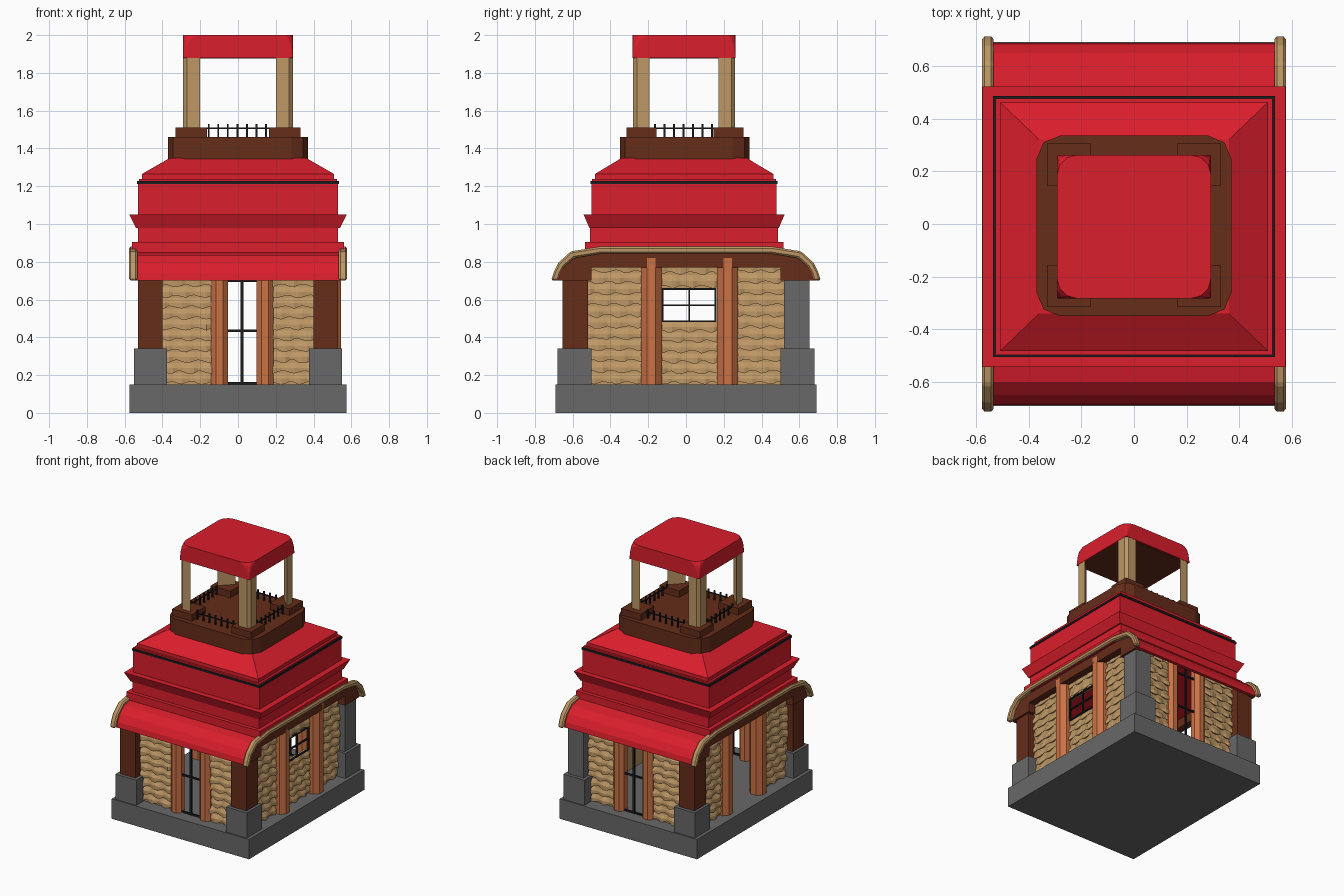
import bpy, bmesh, math, random
from mathutils import Matrix, Vector

if "Cube" in bpy.data.objects:
    bpy.data.objects.remove(bpy.data.objects["Cube"])
random.seed(4)

def mat(name, r, g, b):
    m = bpy.data.materials.new(name)
    m.diffuse_color = (r, g, b, 1)
    m.use_nodes = True
    m.node_tree.nodes["Principled BSDF"].inputs["Base Color"].default_value = m.diffuse_color
    return m

RED = mat("red", .70, .013, .025)
BROWN = mat("brown", .13, .026, .010)
TAN = mat("tan", .51, .31, .13)
ORANGE = mat("orange", .60, .17, .06)
GREY = mat("stone", .14, .14, .14)
BLACK = mat("iron", .012, .012, .014)

def finish(name, bm, m):
    bmesh.ops.recalc_face_normals(bm, faces=bm.faces)
    me = bpy.data.meshes.new(name)
    bm.to_mesh(me)
    bm.free()
    me.materials.append(m)
    ob = bpy.data.objects.new(name, me)
    bpy.context.collection.objects.link(ob)
    return ob

def add_box(bm, x0, x1, y0, y1, z0, z1):
    M = Matrix.Translation(((x0+x1)/2, (y0+y1)/2, (z0+z1)/2)) @ Matrix.Diagonal((x1-x0, y1-y0, z1-z0, 1))
    bmesh.ops.create_cube(bm, size=1, matrix=M)

def box(name, m, *b):
    bm = bmesh.new()
    add_box(bm, *b)
    return finish(name, bm, m)

def loft(name, m, rings):
    """Skin equal-length rings of 3D points and cap both ends."""
    bm = bmesh.new()
    vs = [[bm.verts.new(p) for p in r] for r in rings]
    n = len(vs[0])
    for a, b in zip(vs, vs[1:]):
        for i in range(n):
            bm.faces.new((a[i], a[(i+1) % n], b[(i+1) % n], b[i]))
    bm.faces.new(vs[0])
    bm.faces.new(vs[-1])
    return finish(name, bm, m)

def prism_x(name, m, pts, x0, x1):
    return loft(name, m, [[(x, y, z) for y, z in pts] for x in (x0, x1)])

def prism_z(name, m, pts, z0, z1):
    return loft(name, m, [[(x, y, z) for x, y in pts] for z in (z0, z1)])

def rect(hx, hy, z, cy=-.01):
    return [(-hx, cy-hy, z), (hx, cy-hy, z), (hx, cy+hy, z), (-hx, cy+hy, z)]

def rounded(hx, hy, r, cy, seg=3):
    pts = []
    for k, (sx, sy) in enumerate(((1, 1), (-1, 1), (-1, -1), (1, -1))):
        for i in range(seg+1):
            a = math.pi/2*(k + i/seg)
            pts.append((sx*(hx-r)+r*math.cos(a), cy+sy*(hy-r)+r*math.sin(a)))
    return pts

def mirror(half):
    return half + [(-y, z) for y, z in reversed(half)]

# stone base, corner blocks and corner posts (one post is stone)
box("base", GREY, -.575, .575, -.69, .69, 0, .15)
for sx in (-1, 1):
    for sy in (-1, 1):
        def corner(name, m, a0, a1, b0, b1, z0, z1):
            box(name, m, *sorted((sx*a0, sx*a1)), *sorted((sy*b0, sy*b1)), z0, z1)
        corner("corner_block", GREY, .375, .55, .50, .68, .15, .34)
        corner("corner_post", GREY if sx > 0 and sy > 0 else BROWN, .40, .53, .52, .655, .34, .74)

# woven walls: ragged overlapping rows over a thin backing
def woven(name, angle, dist, u0, u1, z0, z1):
    bm = bmesh.new()
    add_box(bm, u0, u1, -dist, -dist+.025, z0, z1)
    rows = max(1, round((z1-z0)/.057))
    h = (z1-z0)/rows
    n = max(3, round((u1-u0)/.022))
    for r in range(rows):
        zb, phase = z0+r*h, random.random()*6
        strips = []
        for i in range(n+1):
            u = u0+(u1-u0)*i/n
            wave = .5+.5*math.sin(phase+i*1.3+random.uniform(-.6, .6))
            out, dz = .008+.012*wave, .016*(1-wave)
            strips.append([bm.verts.new(p) for p in (
                (u, -dist-.002, zb+h), (u, -dist-out, zb+h*.55),
                (u, -dist-out, zb+dz), (u, -dist, zb+dz+.008))])
        for a, b in zip(strips, strips[1:]):
            for k in range(3):
                bm.faces.new((a[k], b[k], b[k+1], a[k+1]))
    bmesh.ops.transform(bm, matrix=Matrix.Rotation(angle, 4, 'Z'), verts=bm.verts)
    finish(name, bm, TAN)

H = math.pi/2
for u0, u1 in ((-.41, -.10), (.14, .41)):
    woven("front_wall", 0, .585, u0, u1, .15, .78)
    woven("back_wall", 2*H, .585, -u1, -u0, .15, .78)
for u0, u1 in ((-.53, -.19), (.22, .53)):
    woven("right_wall", H, .475, u0, u1, .15, .80)
    woven("left_wall", -H, .475, -u1, -u0, .15, .80)
woven("right_wall_below_window", H, .475, -.14, .17, .15, .48)
woven("right_wall_above_window", H, .475, -.14, .17, .66, .80)

# eight-sided orange columns beside the openings
def column(name, x, y, w, z1):
    r = w/2/math.cos(math.pi/8)
    pts = [(x+r*math.cos(math.pi/8+i*math.pi/4), y+r*math.sin(math.pi/8+i*math.pi/4)) for i in range(8)]
    prism_z(name, ORANGE, pts, .15, z1)

for x in (-.098, .143):
    column("front_column", x, -.58, .09, .80)
    column("back_column", x, .58, .09, .80)
for y in (-.183, .22):
    column("right_column", .49, y, .11, .82)
    column("left_column", -.475, y, .11, .82)

# iron door and window bars
for y in (-.59, .59):
    bm = bmesh.new()
    add_box(bm, .014, .028, y-.007, y+.007, .15, .80)
    for z in (.157, .435, .70):
        add_box(bm, -.06, .105, y-.006, y+.006, z-.006, z+.006)
    finish("door_bars", bm, BLACK)
bm = bmesh.new()
for y in (-.125, .017, .157):
    add_box(bm, .475, .487, y-.005, y+.005, .48, .66)
for z in (.485, .57, .655):
    add_box(bm, .475, .487, -.13, .16, z-.005, z+.005)
finish("window_bars", bm, BLACK)

# curved lower roof, brown gables and tan edge trim
outer = mirror([(-.687, .70), (-.68, .74), (-.65, .79), (-.60, .835), (-.45, .865)])
inner = mirror([(-.662, .70), (-.655, .735), (-.63, .775), (-.585, .81), (-.45, .838)])
prism_x("lower_roof", RED, outer + inner[::-1], -.54, .54)
gable = mirror([(-.50, .77), (-.50, .70), (-.675, .70), (-.64, .78), (-.59, .825), (-.45, .85)][::-1])
gable = mirror([(-.45, .85), (-.59, .825), (-.64, .78), (-.675, .70), (-.50, .70), (-.50, .77)])
trim = mirror([(-.714, .70), (-.70, .745), (-.677, .793), (-.61, .855), (-.455, .88)])
under = mirror([(-.675, .70), (-.665, .735), (-.645, .773), (-.592, .82), (-.45, .843)])
for s, side in ((-1, "left"), (1, "right")):
    prism_x(side + "_gable", BROWN, gable, s*.49, s*.545)
    t = prism_x(side + "_roof_trim", TAN, trim + under[::-1], s*.533, s*.577)
    b = t.modifiers.new("bevel", 'BEVEL')
    b.width, b.segments = .009, 1

# tiered red upper roof
loft("roof_tier", RED, [rect(*r) for r in (
    (.56, .525, .84), (.56, .525, .905), (.53, .497, .905), (.53, .497, .98),
    (.54, .502, .98), (.575, .532, 1.05), (.53, .49, 1.05), (.53, .49, 1.212))])
loft("dark_band", BLACK, [rect(.535, .495, 1.212), rect(.535, .495, 1.227)])
loft("upper_roof", RED, [rect(*r) for r in (
    (.525, .487, 1.227), (.525, .487, 1.238), (.508, .472, 1.238), (.508, .472, 1.265), (.36, .33, 1.35))])

# lookout deck with corner pads
prism_z("deck", BROWN, rounded(.37, .343, .09, -.007, 2), 1.335, 1.46)
for sx in (-1, 1):
    for sy in (-1, 1):
        x = sorted((sx*.165, sx*.33))
        y = sorted((sy*.15-.005, sy*.31-.005))
        box("deck_pad", BROWN, *x, *y, 1.46, 1.51)
        # three-cornered posts with a trimmed outer corner
        ox, oy, w, c = sx*.29, sy*.27-.01, .088, .02
        pts = [(ox-sx*w, oy), (ox-sx*c, oy), (ox, oy-sy*c), (ox, oy-sy*w)]
        prism_z("lookout_post", TAN, pts, 1.51, 1.89)

# iron railing around the deck
bm = bmesh.new()
for s in (-1, 1):
    y, x = s*.255-.01, s*.275
    for i in range(7):
        p = -.155+i*.0505
        add_box(bm, p-.005, p+.005, y-.005, y+.005, 1.46, 1.53)
        add_box(bm, x-.005, x+.005, p-.015, p-.005, 1.46, 1.53)
    add_box(bm, -.17, .17, y-.003, y+.003, 1.502, 1.51)
    add_box(bm, x-.003, x+.003, -.17, .16, 1.502, 1.51)
finish("railing", bm, BLACK)

# top cap: square below, corners rounding away towards the top
bm = bmesh.new()
for z, r in ((1.88, .004), (1.94, .02), (1.975, .04), (2.0, .075)):
    for p in rounded(.292, .272, r, -.01):
        bm.verts.new((*p, z))
bmesh.ops.convex_hull(bm, input=bm.verts)
bmesh.ops.dissolve_limit(bm, angle_limit=.02, verts=bm.verts, edges=bm.edges)
finish("cap", bm, RED)
box("cap_underside", BROWN, -.28, .28, -.27, .25, 1.875, 1.885)
